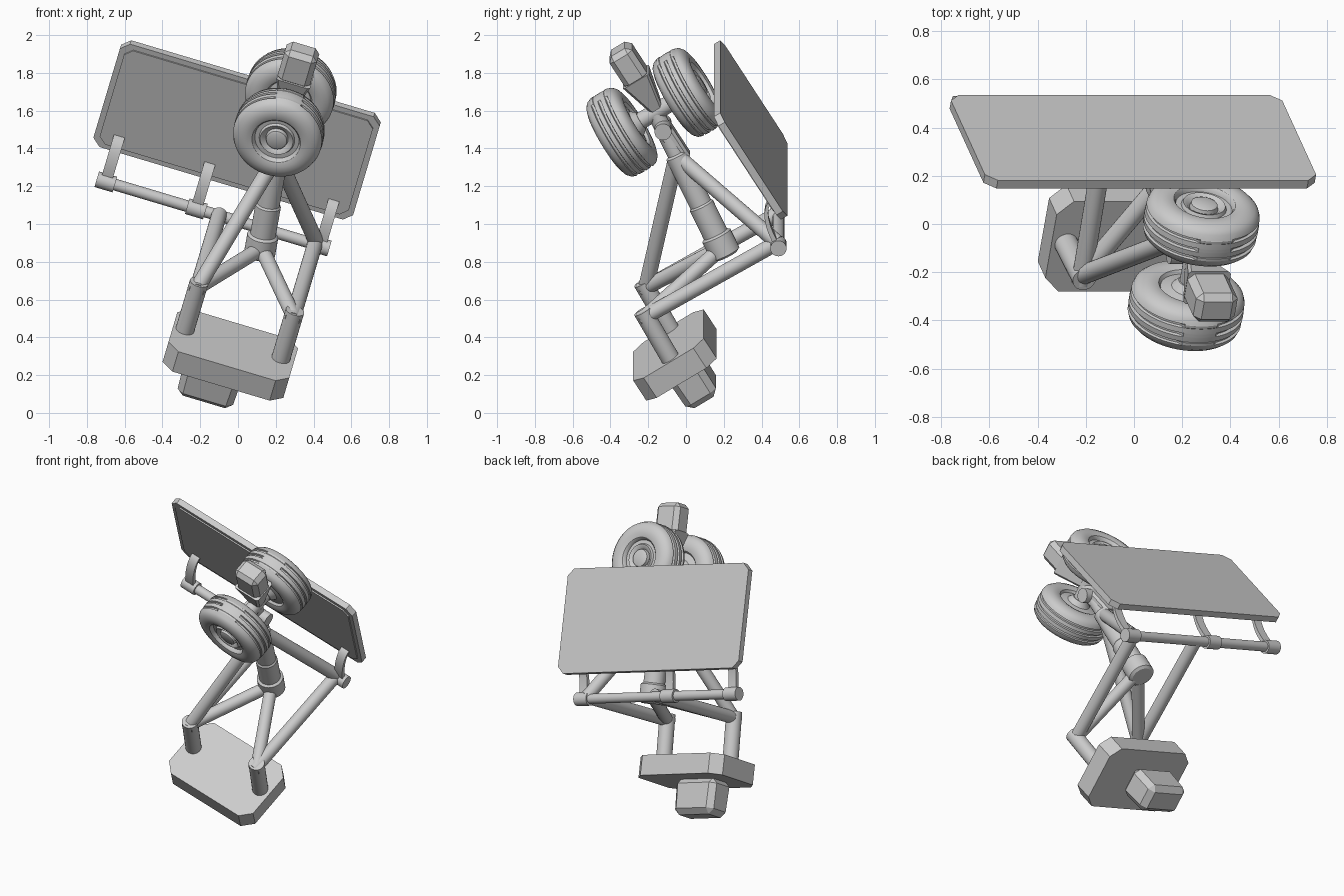
import bpy, bmesh, math
from mathutils import Matrix, Vector

if "Cube" in bpy.data.objects:
    bpy.data.objects.remove(bpy.data.objects["Cube"], do_unlink=True)

grey = bpy.data.materials.new("plain grey")
grey.use_nodes = True
grey.diffuse_color = (0.6, 0.6, 0.6, 1)
grey.node_tree.nodes["Principled BSDF"].inputs["Base Color"].default_value = (0.6, 0.6, 0.6, 1)

# The whole gear is built square to its own axes, then leaned over
LEAN = Matrix.Rotation(math.radians(16.6), 4, 'Y') @ Matrix.Rotation(math.radians(32), 4, 'X')


def finish(name, bm):
    bmesh.ops.recalc_face_normals(bm, faces=bm.faces)
    bm.transform(LEAN)
    mesh = bpy.data.meshes.new(name)
    bm.to_mesh(mesh)
    bm.free()
    mesh.materials.append(grey)
    ob = bpy.data.objects.new(name, mesh)
    bpy.context.scene.collection.objects.link(ob)
    bpy.ops.object.select_all(action='DESELECT')
    ob.select_set(True)
    bpy.context.view_layer.objects.active = ob
    bpy.ops.object.shade_smooth_by_angle(angle=math.radians(32))
    return ob


def block(name, lo, hi, chamfer=0.0, axis=None, taper=1.0):
    """Box between two corners; chamfers edges along one axis or all of them."""
    bm = bmesh.new()
    bmesh.ops.create_cube(bm, size=1)
    lo, hi = Vector(lo), Vector(hi)
    for v in bm.verts:
        if v.co.z < 0:
            v.co.x *= taper
            v.co.y *= taper
        v.co = Vector((v.co[i] * (hi - lo)[i] + (lo + hi)[i] / 2 for i in range(3)))
    if chamfer:
        edges = [e for e in bm.edges if axis is None
                 or abs((e.verts[0].co - e.verts[1].co)[axis]) > 1e-4]
        bmesh.ops.bevel(bm, geom=edges, offset=chamfer, segments=1, affect='EDGES')
    return finish(name, bm)


def lathe(name, profile, a, direction, sides=24, shape=None):
    """Turn (radius, height) points about a direction starting at a."""
    bm = bmesh.new()
    rings = []
    for i, (r, h) in enumerate(profile):
        ring = []
        for k in range(sides):
            t = math.tau * k / sides
            rr = shape(i, r, t) if shape else r
            ring.append(bm.verts.new((rr * math.cos(t), rr * math.sin(t), h)))
        rings.append(ring)
    for p, q in zip(rings, rings[1:]):
        for k in range(sides):
            n = (k + 1) % sides
            bm.faces.new((p[k], p[n], q[n], q[k]))
    bm.faces.new(rings[0])
    bm.faces.new(rings[-1])
    turn = Vector((0, 0, 1)).rotation_difference(Vector(direction)).to_matrix().to_4x4()
    bm.transform(Matrix.Translation(a) @ turn)
    return finish(name, bm)


def rod(name, a, b, r, sides=24):
    d = Vector(b) - Vector(a)
    return lathe(name, [(r, 0), (r, d.length)], a, d, sides)


# Foot plate and the pod beneath it
block("foot_plate", (-0.46, -0.12, 0.205), (0.207, 0.32, 0.335), 0.065, 2)
block("foot_pod", (-0.35, 0.0, -0.02), (-0.03, 0.2, 0.21), 0.035, taper=0.95)

# Door panel with a thin raised lining
block("door_panel", (-1.15, 1.03, 0.70), (0.285, 1.07, 1.37), 0.045, 1)
block("door_lining", (-1.12, 1.022, 0.73), (0.255, 1.031, 1.34), 0.04, 1)

# Hinge bar with sleeves and curved straps
HY, HZ = 0.93, 0.565
rod("hinge_bar", (-1.06, HY, HZ), (0.2, HY, HZ), 0.031)
for label, x in (("outer", -1.02), ("middle", -0.52), ("inner", 0.165)):
    rod(label + "_sleeve", (x - 0.05, HY, HZ), (x + 0.05, HY, HZ), 0.043)
    bm = bmesh.new()
    rows = []
    for i in range(9):
        t = math.pi / 2 * i / 8
        y, z = 1.035 - 0.105 * math.cos(t), HZ + 0.235 * math.sin(t)
        n = Vector((0, -math.cos(t), math.sin(t) * 0.6)) * 0.013
        rows.append([bm.verts.new(Vector((x + sx * 0.03, y, z)) + n * s)
                     for sx, s in ((-1, -1), (1, -1), (1, 1), (-1, 1))])
    for p, q in zip(rows, rows[1:]):
        for k in range(4):
            m = (k + 1) % 4
            bm.faces.new((p[k], p[m], q[m], q[k]))
    bm.faces.new(rows[0])
    bm.faces.new(rows[-1])
    finish(label + "_strap", bm)

# Main strut: stepped column from collar to axle
base, axle = Vector((-0.13, 0.62, 0.59)), Vector((-0.217, 0.707, 1.44))
lathe("main_strut", [(0.065, 0), (0.083, 0.012), (0.083, 0.12), (0.068, 0.13), (0.068, 0.30),
                     (0.06, 0.31), (0.06, 0.60), (0.045, 0.61), (0.045, 0.85)],
      base, axle - base, 32)

# Frame: posts, long arms and braces to the collar
for label, x in (("right", -0.395), ("left", 0.135)):
    top = (x, 0.125, 0.6)
    rod(label + "_post", (x, 0.11, 0.32), (x, 0.125, 0.635), 0.05)
    rod(label + "_arm", (x, 0.09, 0.6), (x, HY, 0.575), 0.041)
    rod(label + "_brace", top, base + Vector((0, 0, 0.05)), 0.04)
strut_top = base.lerp(axle, 0.7)
rod("front_diagonal", (-0.395, 0.125, 0.6), strut_top, 0.041)
rod("rear_diagonal", (0.14, HY, 0.58), strut_top, 0.041)

# Axle, knuckle pin and head pod between the wheels
rod("axle", axle - Vector((0, 0.2, 0)), axle + Vector((0, 0.2, 0)), 0.045)
rod("knuckle_pin", (-0.30, 0.70, 1.35), (-0.12, 0.70, 1.35), 0.045)
block("knuckle", (-0.265, 0.655, 1.15), (-0.16, 0.745, 1.36), 0.015, 2)
block("head_neck", (-0.31, 0.645, 1.44), (-0.125, 0.805, 1.66), 0.012, 2, taper=0.4)
block("head_pod", (-0.31, 0.655, 1.635), (-0.13, 0.795, 1.84), 0.028)

# Tyre profile: inner hub, sidewall, three tread grooves, outer rim and cap
R, GROOVES = 0.24, (-0.042, 0.0, 0.042)
side = [(0.13, 0.095), (0.155, 0.103), (0.185, 0.1), (0.212, 0.09), (0.23, 0.073)]
profile = [(0.05, -0.12), (0.075, -0.09), (0.12, -0.08)] + [(r, -h) for r, h in side]
floors = set()
for g in GROOVES:
    profile += [(R - 0.05 * abs(g), g - 0.009)]
    floors |= {len(profile), len(profile) + 1}
    profile += [(R - 0.014, g - 0.006), (R - 0.014, g + 0.006), (R - 0.05 * abs(g), g + 0.009)]
profile += side[::-1] + [(0.122, 0.085), (0.118, 0.07), (0.095, 0.07), (0.088, 0.085),
                         (0.075, 0.08), (0.06, 0.065), (0.055, 0.085), (0.045, 0.09)]


def tread(sign):
    """Grooves fade out over a smooth patch at the top of the tyre."""
    def shape(i, r, t):
        point = Vector((0, 0, 1)).rotation_difference(Vector((0, sign, 0))) \
            @ Vector((math.cos(t), math.sin(t), 0))
        return R if i in floors and point.z > 0.93 else r
    return shape


for label, s in (("front", -1), ("rear", 1)):
    lathe(label + "_wheel", profile, axle + Vector((0, 0.207 * s, 0)), (0, s, 0), 64, tread(s))
